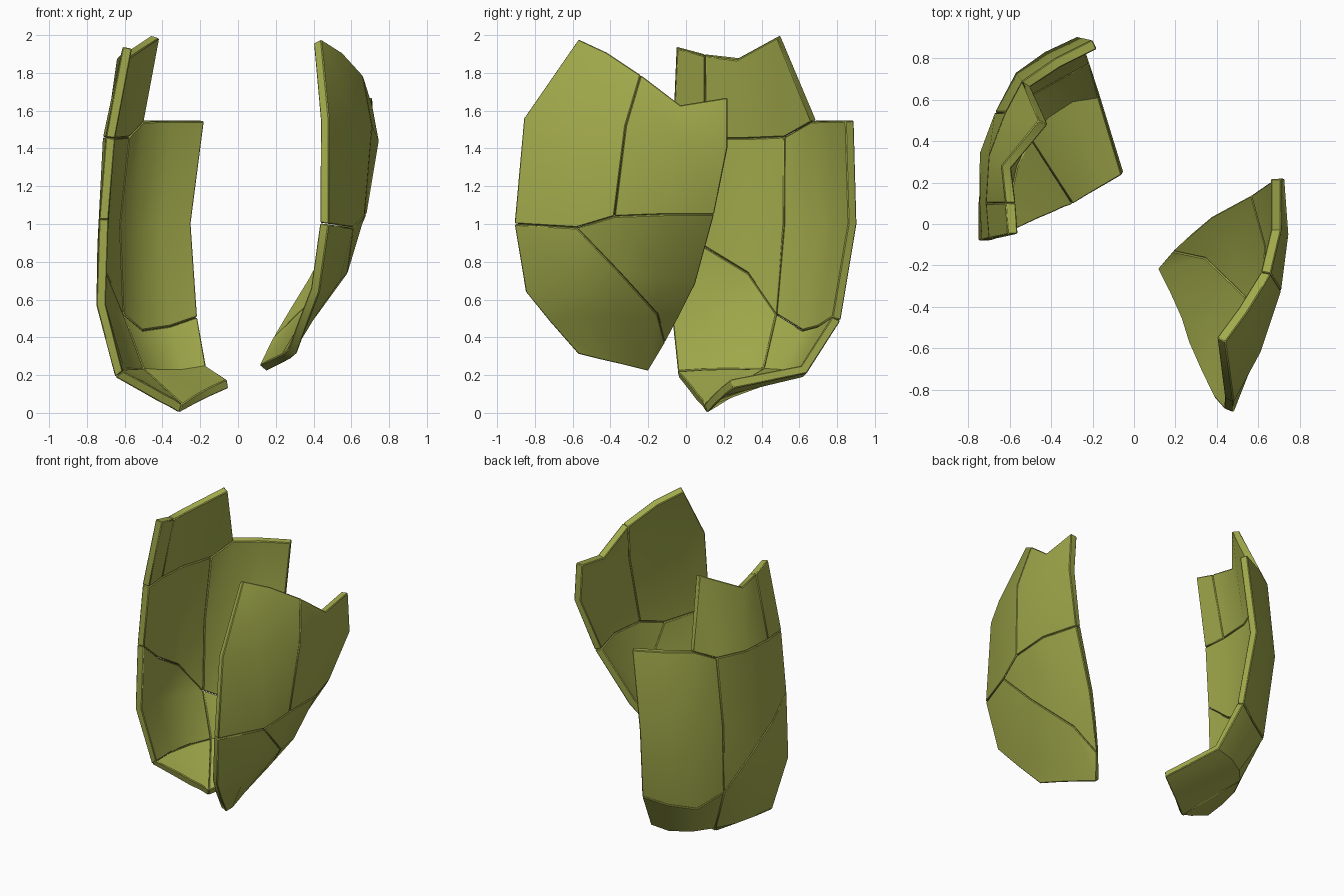
import bpy, bmesh
from mathutils import Vector

if "Cube" in bpy.data.objects:
    bpy.data.objects.remove(bpy.data.objects["Cube"])

THICK = 0.05
mat = bpy.data.materials.new("olive_shell")
mat.diffuse_color = (0.36, 0.40, 0.07, 1)
mat.use_nodes = True
mat.node_tree.nodes["Principled BSDF"].inputs["Base Color"].default_value = mat.diffuse_color


def make_piece(name, tris, outer, inner):
    """Solid shard: outer skin, inner skin and the broken walls between them."""
    bm = bmesh.new()
    keys = sorted({k for t in tris for k in t})
    o = {k: bm.verts.new(outer[k]) for k in keys}
    i = {k: bm.verts.new(inner[k]) for k in keys}
    edges = {(t[n], t[(n + 1) % len(t)]) for t in tris for n in range(len(t))}
    for t in tris:
        bm.faces.new([o[k] for k in t])
        bm.faces.new([i[k] for k in reversed(t)])
    for a, b in edges:
        if (b, a) not in edges:
            bm.faces.new((o[b], o[a], i[a], i[b]))
    # hairline gap between neighbouring shards
    centre = sum((v.co for v in bm.verts), Vector()) / len(bm.verts)
    for v in bm.verts:
        v.co = centre + (v.co - centre) * 0.996
    bmesh.ops.recalc_face_normals(bm, faces=bm.faces)
    me = bpy.data.meshes.new(name)
    bm.to_mesh(me)
    bm.free()
    me.materials.append(mat)
    ob = bpy.data.objects.new(name, me)
    bpy.context.collection.objects.link(ob)
    bev = ob.modifiers.new("edge", 'BEVEL')
    bev.width, bev.segments = 0.005, 1
    bev.limit_method, bev.angle_limit = 'ANGLE', 0.9
    bpy.ops.object.select_all(action='DESELECT')
    bpy.context.view_layer.objects.active = ob
    ob.select_set(True)
    bpy.ops.object.shade_smooth_by_angle(angle=0.7)


def make_shell(name, rows, plan, inward):
    """rows: outer skin, top to bottom. plan: shard letter per cell,
    two letters cut the cell diagonally (lower, upper), '-' is missing."""
    outer = {(r, c): Vector(p) for r, row in enumerate(rows) for c, p in enumerate(row)}
    pieces = {}
    for r, line in enumerate(plan):
        for c, code in enumerate(line.split()):
            a, b, d, e = (r, c), (r + 1, c), (r + 1, c + 1), (r, c + 1)
            if len(code) == 1:
                cells = [(code, (a, b, d, e))]
            else:
                cells = [(code[0], (a, b, d)), (code[1], (a, d, e))]
            for letter, f in cells:
                if letter != '-':
                    pieces.setdefault(letter, []).append(f)
    # inner skin follows the averaged surface normals
    normal = {k: Vector() for k in outer}
    for faces in pieces.values():
        for f in faces:
            n = (outer[f[1]] - outer[f[0]]).cross(outer[f[2]] - outer[f[0]])
            if len(f) == 4:
                n += (outer[f[2]] - outer[f[0]]).cross(outer[f[3]] - outer[f[0]])
            for k in f:
                normal[k] += n.normalized()
    inner = {k: outer[k] + normal[k].normalized() * THICK * inward for k in outer}
    for letter, faces in pieces.items():
        make_piece(f"{name}_shard_{letter}", faces, outer, inner)


# right shell half
right_rows = [
    [(.44, -.57, 1.98), (.55, -.42, 1.91), (.66, -.24, 1.79), (.71, -.03, 1.63), (.71, .22, 1.67)],
    [(.48, -.86, 1.56), (.61, -.62, 1.58), (.71, -.32, 1.52), (.745, -.05, 1.44), (.725, .22, 1.40)],
    [(.48, -.91, 1.00), (.61, -.58, .98), (.67, -.38, 1.04), (.68, -.10, 1.05), (.61, .15, 1.05)],
    [(.43, -.85, .64), (.54, -.58, .70), (.58, -.35, .74), (.53, -.13, .72), (.41, .05, .68)],
    [(.37, -.72, .48), (.41, -.55, .51), (.42, -.36, .52), (.38, -.15, .52), (.31, -.03, .52)],
    [(.31, -.57, .31), (.27, -.45, .28), (.21, -.32, .25), (.15, -.20, .22), (.22, -.11, .37)],
]
right_plan = ["A A B B", "A A B B", "C CD D D", "C C CD D", "C C C CD"]
make_shell("right_shell", right_rows, right_plan, -1)

# left shell half
left_rows = [
    [(-.61, -.05, 1.94), (-.62, .10, 1.90), (-.64, .28, 1.88), (-.46, .50, 2.0)],
    [(-.70, -.07, 1.46), (-.715, .10, 1.46), (-.70, .33, 1.46), (-.62, .54, 1.47),
     (-.54, .69, 1.55), (-.38, .80, 1.55), (-.20, .89, 1.55)],
    [(-.735, -.08, 1.03), (-.745, .10, .88), (-.745, .34, .74), (-.67, .54, 1.0),
     (-.57, .73, 1.0), (-.43, .83, 1.0), (-.27, .905, 1.0)],
    [(-.75, -.08, .57), (-.75, .10, .57), (-.73, .33, .52), (-.65, .50, .51),
     (-.54, .65, .42), (-.38, .74, .44), (-.23, .82, .49)],
    [(-.65, -.04, .19), (-.64, .12, .20), (-.60, .29, .20), (-.53, .43, .20),
     (-.43, .54, .19), (-.30, .62, .19), (-.17, .64, .21)],
    [(-.49, .03, .10), (-.42, .06, .06), (-.36, .09, .03), (-.31, .11, 0),
     (-.22, .16, .05), (-.14, .20, .09), (-.05, .25, .13)],
]
left_plan = ["G F F F- - -", "H H H I I I", "J J JH I I I",
             "J J J K K K", "L L L K K K"]
make_shell("left_shell", left_rows, left_plan, 1)
